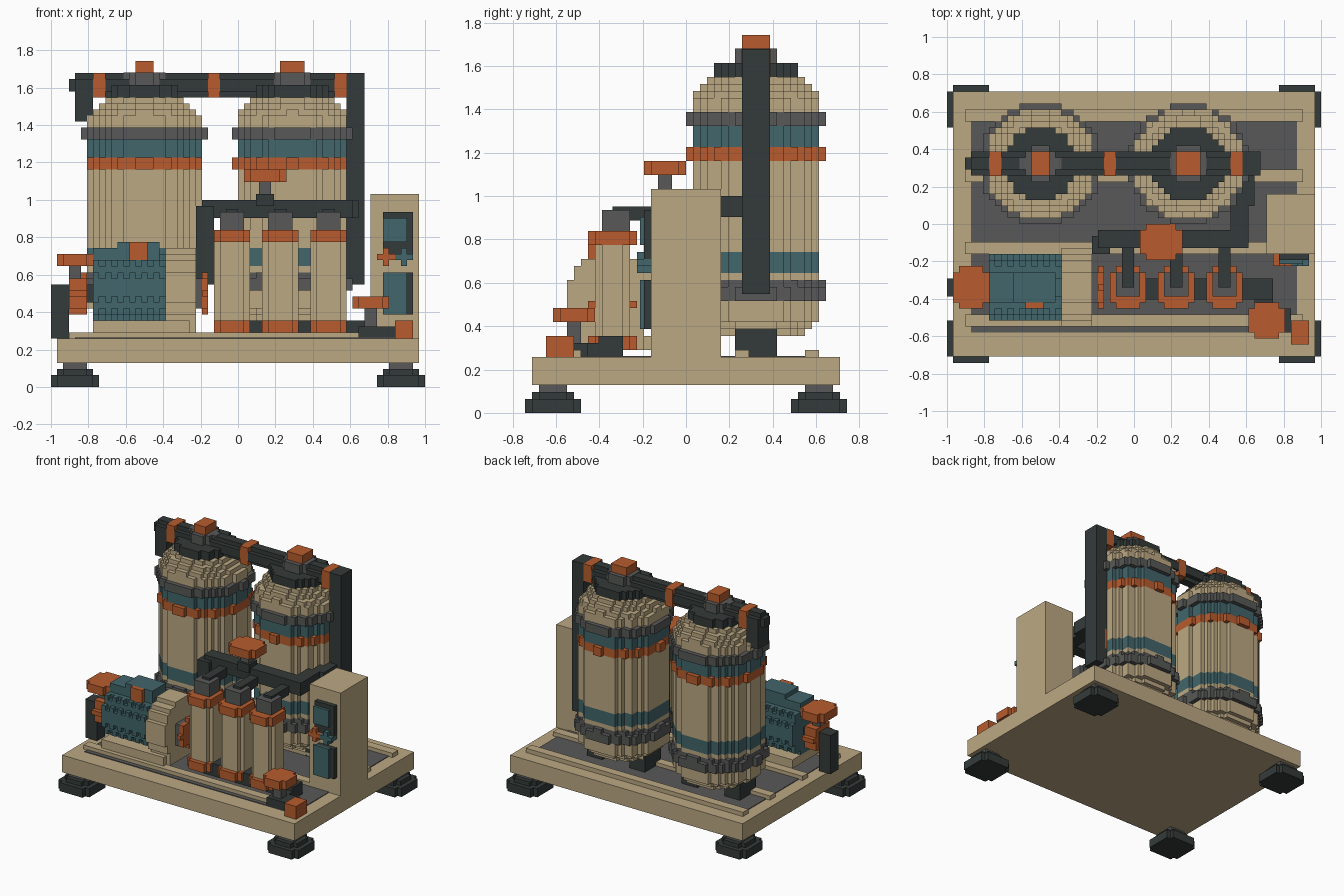
import bpy, bmesh, math
from mathutils import Vector

cube = bpy.data.objects.get("Cube")
if cube:
    bpy.data.objects.remove(cube)

V = 2 / 62                      # size of one block
ORIGIN = Vector((-31, -23, 0))  # block grid corner


def material(name, hex_code):
    rgb = [int(hex_code[i:i + 2], 16) / 255 for i in (0, 2, 4)]
    lin = [c / 12.92 if c < 0.04045 else ((c + 0.055) / 1.055) ** 2.4 for c in rgb]
    m = bpy.data.materials.new(name)
    m.diffuse_color = (*lin, 1)
    m.use_nodes = True
    bsdf = next(n for n in m.node_tree.nodes if n.type == 'BSDF_PRINCIPLED')
    bsdf.inputs["Base Color"].default_value = (*lin, 1)
    return m


BEIGE = material("beige_paint", "BCA984")
TEAL = material("teal_paint", "42666B")
ORANGE = material("orange_paint", "B85C2E")
DARK = material("dark_steel", "343B3A")
GREY = material("grey_steel", "575957")


def box(x0, x1, y0, y1, z0, z1):
    return 'Z', [(x0, y0), (x1, y0), (x1, y1), (x0, y1)], z0, z1


def disc(axis, a, b, r, lo, hi):
    """Circle stepped to the block grid, extruded along an axis."""
    low, high = [], []
    for i in range(math.floor(a - r) - 1, math.ceil(a + r) + 1):
        rows = [j for j in range(math.floor(b - r) - 1, math.ceil(b + r) + 1)
                if math.hypot(i + 0.5 - a, j + 0.5 - b) <= r]
        if rows:
            low += [(i, rows[0]), (i + 1, rows[0])]
            high += [(i, rows[-1] + 1), (i + 1, rows[-1] + 1)]
    ring = low + high[::-1]
    # Drop points on straight runs
    n = len(ring)
    keep = []
    for k in range(n):
        p, q, s = ring[k - 1], ring[k], ring[(k + 1) % n]
        if q != s and not (p[0] == q[0] == s[0] or p[1] == q[1] == s[1]):
            keep.append(q)
    return axis, keep, lo, hi


def part(name, mat, *shapes):
    bm = bmesh.new()
    place = {'X': lambda a, b, c: (c, a, b), 'Y': lambda a, b, c: (a, c, b),
             'Z': lambda a, b, c: (a, b, c)}
    for axis, ring, lo, hi in shapes:
        ends = [[bm.verts.new((Vector(place[axis](a, b, c)) + ORIGIN) * V) for a, b in ring]
                for c in (lo, hi)]
        n = len(ring)
        bm.faces.new(ends[0][::-1])
        bm.faces.new(ends[1])
        for k in range(n):
            m = (k + 1) % n
            bm.faces.new((ends[0][k], ends[0][m], ends[1][m], ends[1][k]))
    bmesh.ops.recalc_face_normals(bm, faces=bm.faces)
    mesh = bpy.data.meshes.new(name)
    bm.to_mesh(mesh)
    bm.free()
    mesh.materials.append(mat)
    ob = bpy.data.objects.new(name, mesh)
    bpy.context.collection.objects.link(ob)
    return ob


def handwheel(name, x, y, z, r, stem):
    part(name, ORANGE, disc('Z', x, y, r, z, z + 2))
    part(name + "_stem", GREY, box(x - 1, x + 1, y - 1, y + 1, stem, z))


# Base skid, floor plate and rails
part("base_frame", BEIGE, box(1, 61, 1, 45, 4, 8))
part("floor_plate", GREY, box(4, 58, 5, 40, 8, 8.15))
part("floor_rails", BEIGE, *[box(3, 59, y, y + 2, 8, 9) for y in (6, 18, 30, 40)])

# Feet
for side, x in (("right", 4), ("left", 58)):
    for end, y in (("front", 4), ("back", 42)):
        name = f"{end}_{side}_foot"
        part(name, DARK, disc('Z', x, y, 4.4, 0, 2), disc('Z', x, y, 3, 2, 3))
        part(name + "_stud", GREY, disc('Z', x, y, 2.3, 3, 4))

# Two tall tanks
for side, cx in (("right", 15.5), ("left", 40)):
    def ring(r, lo, hi):
        return disc('Z', cx, 33, r, lo, hi)
    name = side + "_tank"
    part(name + "_shell", BEIGE, ring(7.2, 11, 12), ring(8.2, 12, 13), ring(9.2, 13, 16),
         ring(9.2, 19, 20), ring(9.2, 23, 36), ring(9.2, 43, 45), ring(8.6, 45, 46),
         ring(7.7, 46, 47), ring(6.8, 47, 48))
    part(name + "_lower_band", GREY, ring(10.1, 16, 18), ring(9.6, 18, 19))
    part(name + "_teal_bands", TEAL, ring(9.2, 20, 23), ring(9.2, 38, 41))
    part(name + "_orange_band", ORANGE, ring(9.6, 36, 38))
    part(name + "_upper_band", GREY, ring(10.1, 41, 43))
    part(name + "_lid", DARK, ring(6.1, 48, 50))
    part(name + "_neck", GREY, ring(3.2, 50, 52.1))
    half = 1.5 if side == "right" else 2
    part(name + "_top_knob", ORANGE, box(cx - half, cx + half, 31, 35, 52, 54))
    part(name + "_legs", DARK, *[box(cx + d - 2, cx + d + 2, 30, 36, 8, 12)
                                 for d in (-5.5, 5.5)])

# Overhead pipe with its two drops and clamps
part("overhead_pipe", DARK, disc('X', 33, 50, 2, 4, 51), box(3, 4, 32, 34, 49, 51))
part("left_drop_pipe", DARK, box(49, 52, 31, 35, 17, 52))
part("right_drop_pipe", DARK, disc('Z', 5.5, 33, 2, 44, 50))
part("pipe_clamps", ORANGE, *[box(x, x + 2, 30.95, 35.05, 47.95, 52.05) for x in (7, 26, 47)])
part("tank_nozzle", ORANGE, box(47, 49.5, 31, 35, 21, 26))

# Manifold behind the filters
part("manifold_pipe", DARK, box(25, 50, 19, 22, 28, 31), box(24, 27, 18, 21, 17, 30),
     box(47, 50, 22, 26, 28, 31), box(48, 51, 26, 31, 28, 31))
part("manifold_valve_neck", DARK, box(34, 37, 18.5, 21.5, 30, 32))
handwheel("manifold_wheel", 35.5, 20, 34, 3.4, 32)

# Three filter cartridges
for n, cx in enumerate((30, 38, 46), 1):
    name = f"filter_{n}"
    part(name + "_body", BEIGE, disc('Z', cx, 12.5, 3, 11, 24))
    part(name + "_collars", ORANGE, disc('Z', cx, 12.5, 3.4, 9, 11),
         disc('Z', cx, 12.5, 3.4, 24, 26))
    part(name + "_cap", GREY, box(cx - 2, cx + 2, 11, 15, 26, 29))
    part(name + "_outlet", DARK, box(cx - 1, cx + 1, 12.5, 19, 27.5, 29.5))
part("lower_pipe", DARK, box(27, 54, 10.5, 14, 8, 11))

# Motor with cooling ribs
part("motor_core", TEAL, disc('X', 12.5, 16.5, 5.2, 7, 19), box(7, 18, 10, 15, 21, 23))
part("motor_ribs", TEAL, *[disc('X', 12.5, 16.5, 5.7, x, x + 1) for x in range(7, 19, 2)])
part("motor_terminal_box", TEAL, box(11, 18, 10, 15, 22, 24))
part("terminal_cover", ORANGE, box(13, 16, 9, 10, 21, 24))
part("motor_mount", BEIGE, box(7, 23, 7, 18, 9, 11), box(23, 24, 8, 17, 9, 11))

# Pump housing and its flanges
part("pump_housing", BEIGE, disc('X', 12.5, 16.5, 6.6, 19, 24))
part("pump_outlet", GREY, box(24, 25, 10, 15, 13, 18))
part("pump_flange", ORANGE, disc('X', 12.5, 15.5, 3, 25, 26))
part("inlet_flange", ORANGE, disc('X', 12.5, 15.5, 3, 3, 6))
part("inlet_stub", DARK, box(5.5, 7, 11, 14, 14, 17))
part("inlet_pipe", DARK, box(0, 3, 11, 14, 8, 17))
handwheel("inlet_wheel", 4, 12.5, 20, 3.4, 18)

# Drain valve and corner block
part("drain_valve_body", DARK, box(51, 57, 5, 9, 8, 10), box(51, 54, 9, 11, 8, 10))
handwheel("drain_wheel", 53, 7, 13, 3, 10)
part("corner_block", ORANGE, box(57, 60, 3, 7, 8, 11))

# Control cabinet with displays and buttons
part("cabinet", BEIGE, box(53, 61, 18, 28, 8, 32))
part("display_frame", DARK, box(55, 60, 17, 18, 22, 29), box(55.5, 60, 17, 18, 12, 19))
part("display_panels", TEAL, box(55, 59, 16.4, 17, 24, 28), box(55, 59, 16.4, 17, 12, 19))


def cross(x, z):
    return (box(x - 1.5, x + 1.5, 16, 18, z - 0.5, z + 0.5),
            box(x - 0.5, x + 0.5, 16, 18, z - 1.5, z + 1.5))


part("orange_button", ORANGE, *cross(55.5, 21.5))
part("teal_button", TEAL, *cross(58.5, 21.5))
